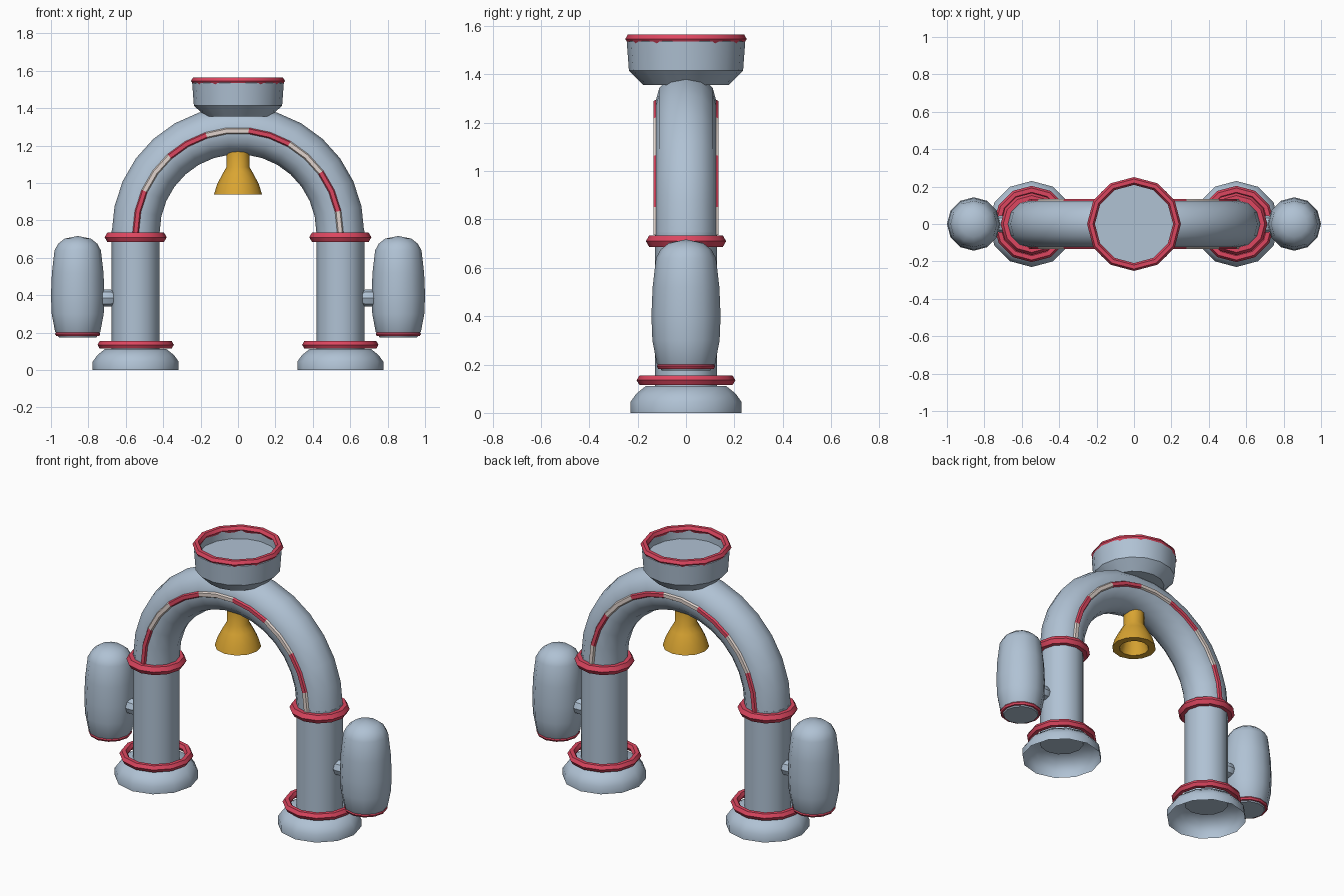
import bpy, bmesh, math
from mathutils import Vector, Matrix

if "Cube" in bpy.data.objects:
    bpy.data.objects.remove(bpy.data.objects["Cube"])


def material(name, rgb):
    m = bpy.data.materials.new(name)
    m.diffuse_color = (*rgb, 1)
    m.use_nodes = True
    m.node_tree.nodes["Principled BSDF"].inputs["Base Color"].default_value = m.diffuse_color
    return m


STEEL = material("steel blue", (0.434, 0.539, 0.658))
RED = material("red", (0.716, 0.061, 0.115))
CREAM = material("cream", (0.753, 0.658, 0.610))
GOLD = material("gold", (0.70, 0.376, 0.032))

LEG_X = 0.547      # leg axis and arch radius
ARCH_Z = 0.735     # height where the arch starts
TUBE = 0.128       # leg and arch tube radius


def finish(name, bm, mats):
    bmesh.ops.recalc_face_normals(bm, faces=bm.faces)
    me = bpy.data.meshes.new(name)
    bm.to_mesh(me)
    bm.free()
    ob = bpy.data.objects.new(name, me)
    bpy.context.collection.objects.link(ob)
    for m in mats:
        me.materials.append(m)
    bpy.ops.object.select_all(action='DESELECT')
    ob.select_set(True)
    bpy.context.view_layer.objects.active = ob
    bpy.ops.object.shade_smooth_by_angle(angle=math.radians(40))
    return ob


def skin(bm, rings, closed=False):
    """Join successive vertex rings with quads (a one-vertex ring is a pole)."""
    pairs = list(zip(rings, rings[1:]))
    if closed:
        pairs.append((rings[-1], rings[0]))
    faces = []
    for k, (a, b) in enumerate(pairs):
        n = max(len(a), len(b))
        for i in range(n):
            j = (i + 1) % n
            if len(a) == 1:
                f = bm.faces.new((a[0], b[j], b[i]))
            elif len(b) == 1:
                f = bm.faces.new((a[i], a[j], b[0]))
            else:
                f = bm.faces.new((a[i], a[j], b[j], b[i]))
            faces.append((k, f))
    return faces


def revolve(name, profile, mat, loc=(0, 0, 0), n=12, closed=False, axis='Z'):
    """Spin (radius, height) points about an axis."""
    turn = Matrix.Rotation(math.pi / 2, 4, 'Y') if axis == 'X' else Matrix()
    place = Matrix.Translation(loc) @ turn
    bm = bmesh.new()
    rings = []
    for r, z in profile:
        count = n if r > 0 else 1
        rings.append([bm.verts.new(place @ Vector((r * math.cos(t), r * math.sin(t), z)))
                      for t in (2 * math.pi * i / n for i in range(count))])
    skin(bm, rings, closed)
    return finish(name, bm, [mat])


def ring(name, major, minor, loc):
    """Twelve-sided ring with a hexagonal section."""
    section = [(major + minor * math.cos(i * math.pi / 3), minor * math.sin(i * math.pi / 3))
               for i in range(6)]
    return revolve(name, section, RED, loc, closed=True)


def arc_tube(name, radius, sides, y, mats, steps=15):
    """Half-circle tube over the legs; materials alternate every two steps."""
    bm = bmesh.new()
    rings = []
    for s in range(steps + 1):
        a = math.pi * s / steps
        row = []
        for i in range(sides):
            t = 2 * math.pi * i / sides
            d = LEG_X + radius * math.cos(t)
            row.append(bm.verts.new((-d * math.cos(a), y + radius * math.sin(t),
                                     ARCH_Z + d * math.sin(a))))
        rings.append(row)
    for k, f in skin(bm, rings):
        f.material_index = (k // 2) % len(mats)
    bm.faces.new(rings[0])
    bm.faces.new(rings[-1])
    return finish(name, bm, mats)


# Arch and its striped trim, front and back
arc_tube("arch", TUBE, 12, 0, [STEEL])
arc_tube("front_stripe", 0.021, 6, -0.116, [RED, CREAM])
arc_tube("back_stripe", 0.021, 6, 0.116, [RED, CREAM])

for side, s in (("left", -1), ("right", 1)):
    x = s * LEG_X
    # Leg with hollow flared foot and two collars
    revolve(side + "_leg", [(0, 0.10), (TUBE, 0.10), (TUBE, 0.745), (0, 0.745)], STEEL, (x, 0, 0))
    revolve(side + "_foot", [(0.23, 0), (0.23, 0.045), (0.205, 0.08), (0.165, 0.112), (0, 0.112)],
            STEEL, (x, 0, 0))
    ring(side + "_foot_ring", 0.181, 0.023, (x, 0, 0.135))
    ring(side + "_top_ring", 0.138, 0.028, (x, 0, 0.71))

    # Side pod, its bottom band and the short connector
    px = s * 0.857
    revolve(side + "_pod", [(0, 0.175), (0.10, 0.175), (0.121, 0.205), (0.139, 0.30),
                            (0.143, 0.40), (0.138, 0.52), (0.124, 0.64), (0.105, 0.675),
                            (0.07, 0.703), (0, 0.717)], STEEL, (px, 0, 0))
    ring(side + "_pod_band", 0.108, 0.013, (px, 0, 0.193))
    revolve(side + "_connector", [(0, -0.055), (0.03, -0.055), (0.045, -0.02), (0.045, 0.02),
                                  (0.03, 0.055), (0, 0.055)], STEEL, (s * 0.70, 0, 0.385),
            n=8, axis='X')

# Bowl on top with its floor and rim
revolve("bowl", [(0, 1.355), (0.175, 1.355), (0.236, 1.415), (0.245, 1.535), (0.215, 1.55),
                 (0.215, 1.49), (0, 1.49)], STEEL, n=16)
ring("bowl_rim", 0.23, 0.021, (0, 0, 1.546))

# Hanging bell, hollow from below
revolve("bell", [(0, 1.18), (0.06, 1.18), (0.062, 1.085), (0.085, 1.045), (0.113, 0.99),
                 (0.128, 0.94), (0.085, 0.94), (0.065, 1.02), (0.04, 1.08), (0, 1.08)], GOLD)
